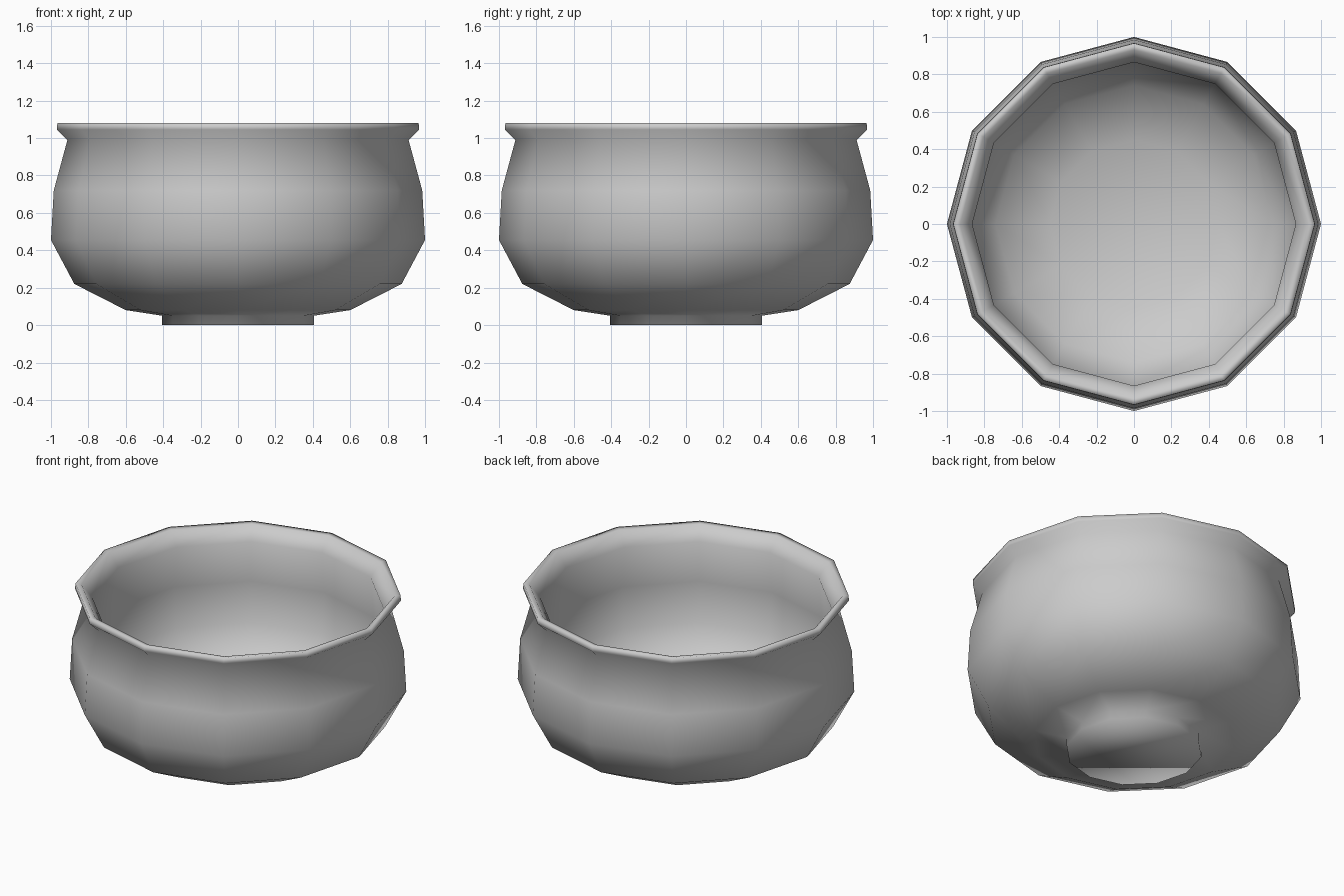
import bpy, bmesh
from math import cos, sin, tau

if "Cube" in bpy.data.objects:
    bpy.data.objects.remove(bpy.data.objects["Cube"])

SIDES = 12

# Profile (radius, height): foot, outer wall, lip, inner wall, rounded floor
profile = [
    (0.405, 0.00), (0.405, 0.05), (0.60, 0.08), (0.875, 0.22), (1.00, 0.455),
    (0.985, 0.72), (0.912, 0.99), (0.968, 1.045), (0.966, 1.08),
    (0.93, 1.075), (0.865, 0.99), (0.89, 0.72),
    (0.87, 0.46), (0.74, 0.26), (0.45, 0.14),
]

bm = bmesh.new()

# Lathe the rings
rings = [[bm.verts.new((r * cos(tau * i / SIDES), r * sin(tau * i / SIDES), z))
          for i in range(SIDES)] for r, z in profile]
for a, b in zip(rings, rings[1:]):
    for i in range(SIDES):
        j = (i + 1) % SIDES
        bm.faces.new((a[i], a[j], b[j], b[i]))

# Close the foot underneath and fan the floor inside
bm.faces.new(rings[0][::-1])
centre = bm.verts.new((0, 0, 0.10))
for i in range(SIDES):
    bm.faces.new((rings[-1][i], rings[-1][(i + 1) % SIDES], centre))
bmesh.ops.recalc_face_normals(bm, faces=bm.faces)

for f in bm.faces:
    f.smooth = True

mesh = bpy.data.meshes.new("bowl")
bm.to_mesh(mesh)
bm.free()
bowl = bpy.data.objects.new("bowl", mesh)
bpy.context.collection.objects.link(bowl)
